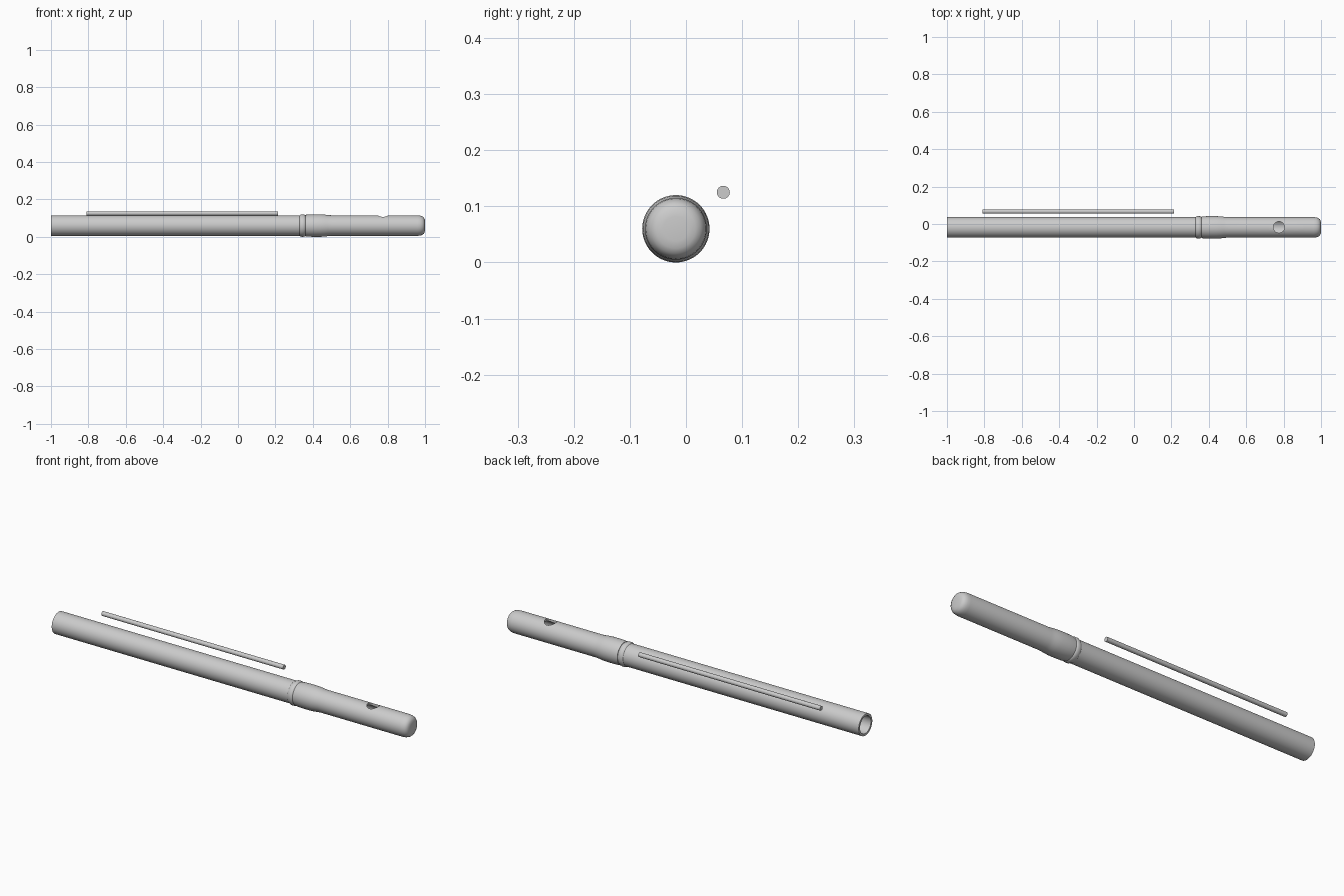
import bpy, bmesh, math

if "Cube" in bpy.data.objects:
    bpy.data.objects.remove(bpy.data.objects["Cube"])

AXIS_Y, AXIS_Z = -0.018, 0.06   # centre line of the tube


def activate(ob):
    bpy.ops.object.select_all(action='DESELECT')
    ob.select_set(True)
    bpy.context.view_layer.objects.active = ob


def smooth(ob, angle=35):
    activate(ob)
    bpy.ops.object.shade_smooth_by_angle(angle=math.radians(angle))


def lathe(name, profile, y, z, closed=False, sides=64):
    """Spin (x, radius) points about an axis parallel to x."""
    bm = bmesh.new()
    rings = []
    for x, r in profile:
        if r == 0:
            rings.append([bm.verts.new((x, y, z))] * sides)
        else:
            rings.append([bm.verts.new((x, y + r * math.cos(a), z + r * math.sin(a)))
                          for a in (2 * math.pi * i / sides for i in range(sides))])
    pairs = list(zip(rings, rings[1:]))
    if closed:
        pairs.append((rings[-1], rings[0]))
    for a, b in pairs:
        for i in range(sides):
            j = (i + 1) % sides
            corners = list(dict.fromkeys((a[i], a[j], b[j], b[i])))
            if len(corners) > 2:    # skip the step along the axis itself
                bm.faces.new(corners)
    bmesh.ops.recalc_face_normals(bm, faces=bm.faces)
    mesh = bpy.data.meshes.new(name)
    bm.to_mesh(mesh)
    bm.free()
    ob = bpy.data.objects.new(name, mesh)
    bpy.context.collection.objects.link(ob)
    return ob


# Body tube, open at the foot, with a small collar at the joint
body = lathe("body_tube", [
    (-1, 0.044), (-1, 0.055), (0.33, 0.055), (0.334, 0.058), (0.339, 0.060),
    (0.350, 0.060), (0.356, 0.058), (0.36, 0.055), (0.36, 0.044)],
    AXIS_Y, AXIS_Z, closed=True)

# Hollow head joint with a gently swollen barrel and a rounded closed end
head = lathe("head_joint", [
    (0.36, 0.044), (0.36, 0.0575), (0.375, 0.059), (0.40, 0.060), (0.44, 0.060),
    (0.465, 0.0585), (0.48, 0.0565), (0.50, 0.055), (0.96, 0.055),
    (0.974, 0.0535), (0.985, 0.050), (0.993, 0.044), (0.998, 0.035),
    (1.0, 0.022), (1.0, 0), (0.93, 0), (0.93, 0.044)],
    AXIS_Y, AXIS_Z, closed=True)

# Blow hole cut through the top wall
bpy.ops.mesh.primitive_cylinder_add(vertices=48, radius=0.03, depth=0.08,
                                    location=(0.775, AXIS_Y + 0.001, AXIS_Z + 0.05))
cutter = bpy.context.object
cutter.name = "blow_hole_cutter"
cutter.hide_render = True
cut = head.modifiers.new("blow_hole", 'BOOLEAN')
cut.operation = 'DIFFERENCE'
cut.solver = 'EXACT'
cut.object = cutter
activate(head)
bpy.ops.object.modifier_apply(modifier=cut.name)
bpy.data.objects.remove(cutter)

# Thin key rod beside the body
rod = lathe("key_rod", [(-0.81, 0), (-0.81, 0.0115), (0.215, 0.0115), (0.215, 0)],
            0.0665, 0.125, sides=32)

for part in (body, head, rod):
    smooth(part)
